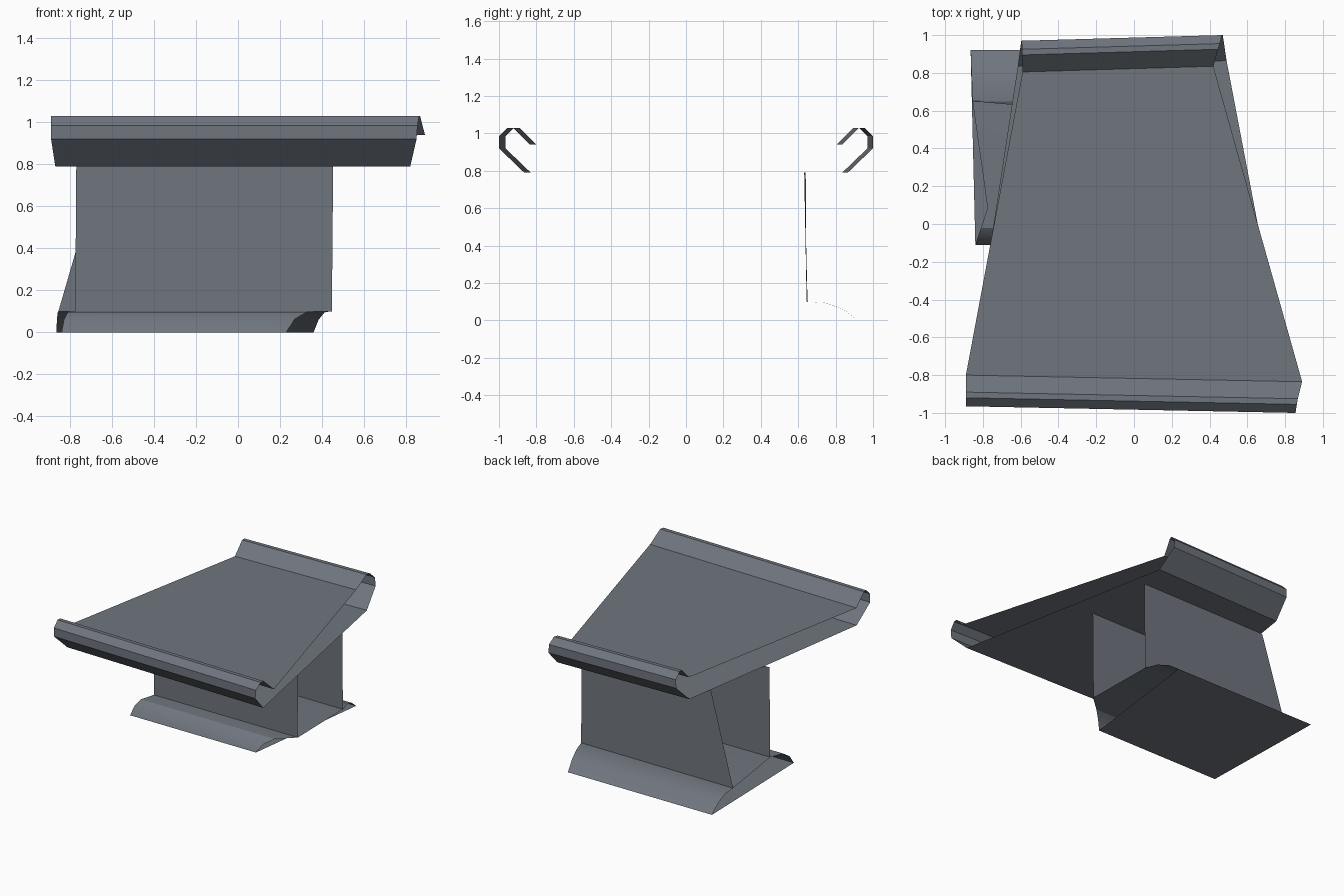
import bpy, bmesh, math
from mathutils import Vector

cube = bpy.data.objects.get("Cube")
if cube:
    bpy.data.objects.remove(cube, do_unlink=True)

stone = bpy.data.materials.new("blue_grey_stone")
COLOUR = (0.16, 0.18, 0.21, 1)
stone.use_nodes = True
stone.diffuse_color = COLOUR
stone.node_tree.nodes["Principled BSDF"].inputs["Base Color"].default_value = COLOUR


def loft(name, left, right, closed=True):
    """Skin a strip between a left rail and a right rail."""
    bm = bmesh.new()
    a = [bm.verts.new(p) for p in left]
    b = [bm.verts.new(p) for p in right]
    n = len(a)
    for i in range(n if closed else n - 1):
        j = (i + 1) % n
        bm.faces.new((a[i], b[i], b[j], a[j]))
    if closed:
        bmesh.ops.recalc_face_normals(bm, faces=bm.faces)
    mesh = bpy.data.meshes.new(name)
    bm.to_mesh(mesh)
    bm.free()
    mesh.materials.append(stone)
    ob = bpy.data.objects.new(name, mesh)
    bpy.context.collection.objects.link(ob)
    bpy.ops.object.select_all(action='DESELECT')
    ob.select_set(True)
    bpy.context.view_layer.objects.active = ob
    bpy.ops.object.shade_smooth_by_angle(angle=math.radians(32))
    return ob


# Slab: top sheet, curled lips and bottom sheet in one open-sided loop
HEIGHTS = (0.94, 1.03, 1.03, 0.985, 0.92, 0.79)
DEPTHS = (0.80, 0.89, 0.92, 0.965, 0.965, 0.83)


def lip(xs, sign, shift):
    return [Vector((x, sign * (d + shift), z)) for x, d, z in zip(xs, DEPTHS, HEIGHTS)]


front_left = lip((-0.89, -0.89, -0.89, -0.89, -0.89, -0.87), -1, 0)
front_right = lip((0.89, 0.867, 0.862, 0.855, 0.85, 0.82), -1, 0.035)
back_left = lip((-0.59, -0.592, -0.593, -0.595, -0.597, -0.615), 1, 0.005)
back_right = lip((0.42, 0.445, 0.455, 0.465, 0.47, 0.49), 1, 0.035)
loft("curled_slab", front_left + back_left[::-1], front_right + back_right[::-1])


# Base: raised floor, flared front and back skirts and flat underside
def skirt(top, foot, steps):
    top, foot = Vector(top), Vector(foot)
    rail = []
    for t, z in steps:
        p = top.lerp(foot, t)
        p.z = z
        rail.append(p)
    return rail


FRONT = ((0, 0.1), (0.55, 0.097), (0.82, 0.062), (1, 0))
BACK = ((0, 0.1), (0.36, 0.094), (0.7, 0.06), (1, 0))
base_left = (skirt((-0.775, 0.085, 0), (-0.84, -0.11, 0), FRONT)
             + skirt((-0.855, 0.65, 0), (-0.865, 0.92, 0), BACK)[::-1])
base_right = (skirt((0.45, 0.085, 0), (0.23, -0.11, 0), FRONT)
              + skirt((0.44, 0.645, 0), (0.36, 0.92, 0), BACK)[::-1])
loft("flared_base", base_left, base_right)

# Two upright panels, open between them at both sides
loft("front_panel",
     [(-0.775, 0.085, 0.1), (-0.77, 0.085, 0.79)],
     [(0.447, 0.085, 0.1), (0.453, 0.085, 0.79)], closed=False)
loft("back_panel",
     [(-0.655, 0.632, 0.79), (-0.855, 0.65, 0.1)],
     [(0.44, 0.64, 0.79), (0.44, 0.645, 0.1)], closed=False)
